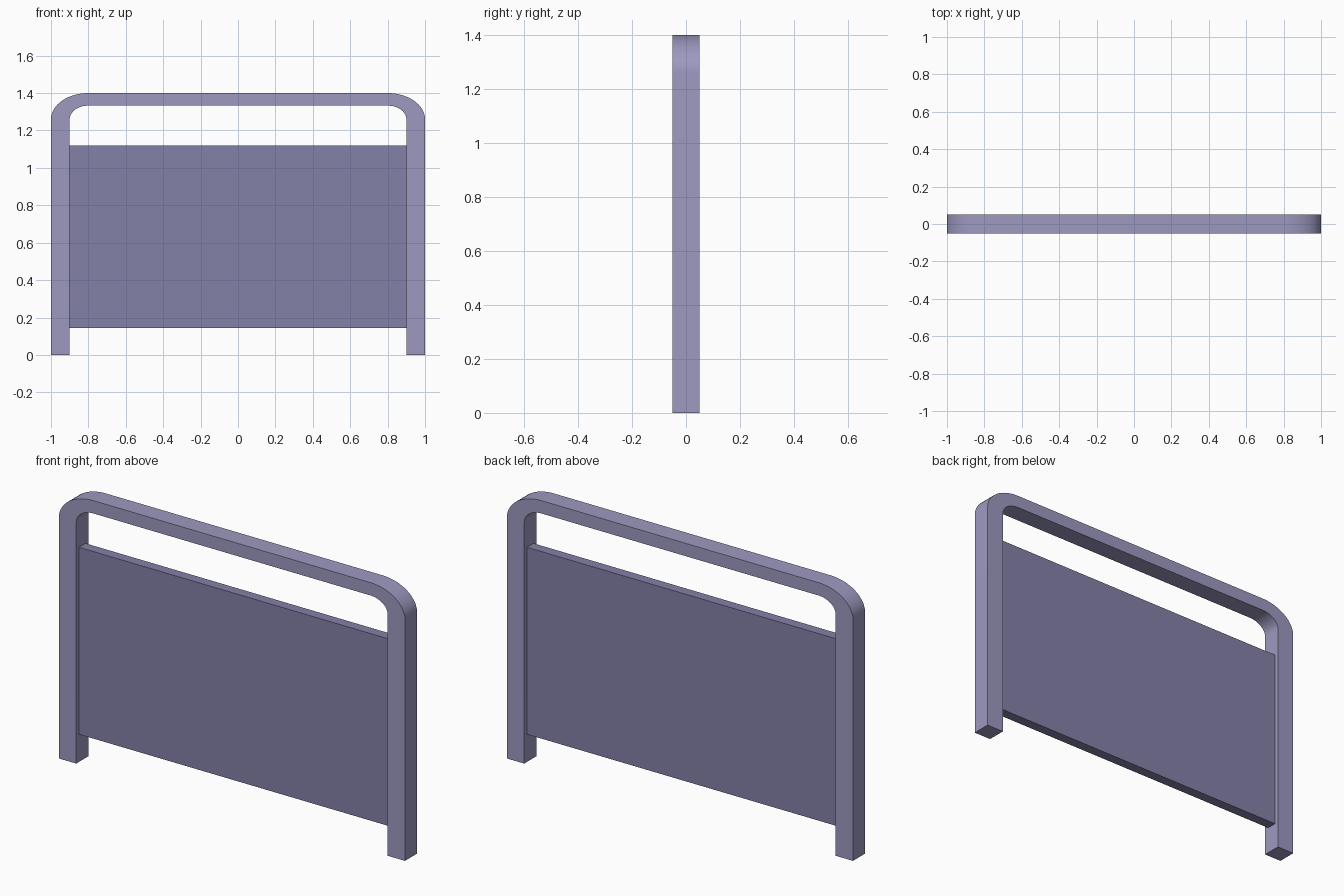
import bpy, bmesh, math

if "Cube" in bpy.data.objects:
    bpy.data.objects.remove(bpy.data.objects["Cube"])

SEGS = 16


def material(name, colour):
    mat = bpy.data.materials.new(name)
    mat.diffuse_color = (*colour, 1)
    mat.use_nodes = True
    mat.node_tree.nodes["Principled BSDF"].inputs["Base Color"].default_value = mat.diffuse_color
    return mat


def make_object(name, bm, mat):
    bmesh.ops.recalc_face_normals(bm, faces=bm.faces)
    mesh = bpy.data.meshes.new(name)
    bm.to_mesh(mesh)
    bm.free()
    mesh.materials.append(mat)
    obj = bpy.data.objects.new(name, mesh)
    bpy.context.collection.objects.link(obj)
    return obj


def arch_path(rx, rz):
    """Leg foot, elliptical corner, mirrored corner, other foot."""
    corner = []
    for i in range(SEGS + 1):
        a = math.pi / 2 * i / SEGS
        corner.append((0.8 + rx * math.cos(a), 1.26 + rz * math.sin(a)))
    half = [(0.8 + rx, 0)] + corner
    return half + [(-x, z) for x, z in reversed(half)]


# Bent frame: two legs and top rail as one swept band
bm = bmesh.new()
rings = []
for outer, inner in zip(arch_path(0.2, 0.14), arch_path(0.1, 0.073)):
    section = [(outer, -0.05), (outer, 0.05), (inner, 0.05), (inner, -0.05)]
    rings.append([bm.verts.new((p[0], y, p[1])) for p, y in section])
for a, b in zip(rings, rings[1:]):
    for k in range(4):
        n = (k + 1) % 4
        bm.faces.new((a[k], a[n], b[n], b[k]))
bm.faces.new(rings[0])
bm.faces.new(rings[-1])
frame = make_object("bent_frame", bm, material("frame_lavender", (0.34, 0.32, 0.53)))

# Flat panel between the legs
bm = bmesh.new()
bmesh.ops.create_cube(bm, size=1)
bmesh.ops.scale(bm, vec=(1.8, 0.054, 0.977), verts=bm.verts)
bmesh.ops.translate(bm, vec=(0, 0, 0.6325), verts=bm.verts)
make_object("infill_panel", bm, material("panel_violet", (0.23, 0.22, 0.39)))

# Smooth bends, sharp edges
bpy.context.view_layer.objects.active = frame
frame.select_set(True)
bpy.ops.object.shade_smooth_by_angle(angle=math.radians(30))
